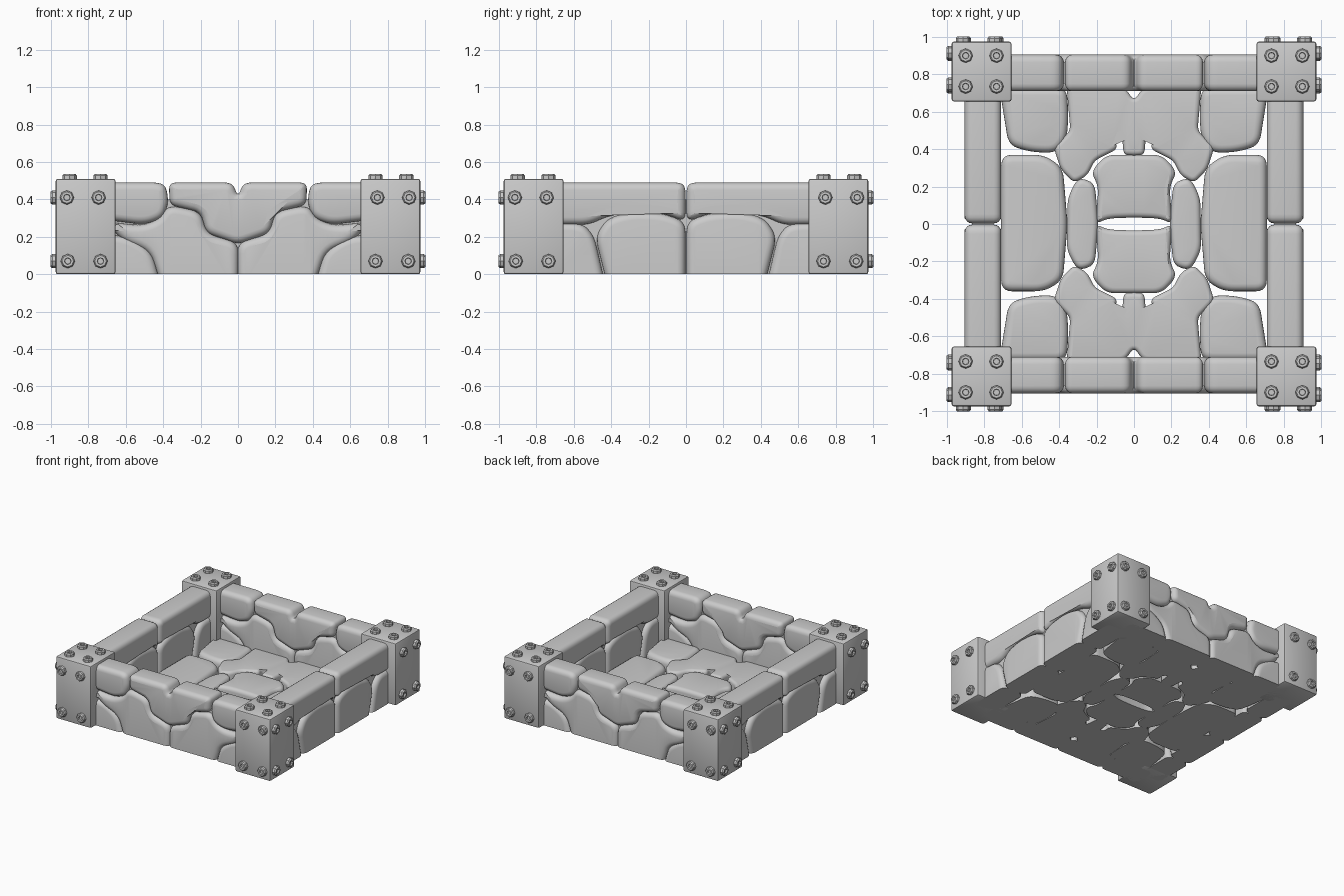
import bpy, bmesh, math
from mathutils import Vector, Matrix

if "Cube" in bpy.data.objects:
    bpy.data.objects.remove(bpy.data.objects["Cube"])


def finish(bm, name, mirror):
    """Turn a bmesh into a smooth shaded object, mirrored on the given axes."""
    bmesh.ops.recalc_face_normals(bm, faces=bm.faces)
    me = bpy.data.meshes.new(name)
    bm.to_mesh(me)
    bm.free()
    ob = bpy.data.objects.new(name, me)
    bpy.context.collection.objects.link(ob)
    bpy.ops.object.select_all(action='DESELECT')
    ob.select_set(True)
    bpy.context.view_layer.objects.active = ob
    bpy.ops.object.shade_smooth_by_angle(angle=math.radians(35))
    if mirror:
        m = ob.modifiers.new("mirror", 'MIRROR')
        m.use_axis = ['X' in mirror, 'Y' in mirror, False]
        m.use_mirror_merge = False
    return ob


def rounded(pts, c):
    """Round every corner of a closed outline."""
    out, n = [], len(pts)
    P = [Vector(p) for p in pts]
    for i in range(n):
        a, b, d = P[i - 1], P[i], P[(i + 1) % n]
        s = b + (a - b).normalized() * min(c, 0.42 * (a - b).length)
        e = b + (d - b).normalized() * min(c, 0.42 * (d - b).length)
        for k in range(6):
            t = k / 5
            out.append(s * (1 - t) ** 2 + b * 2 * t * (1 - t) + e * t * t)
    return out


def symmetric(half):
    """Complete a left-half outline across u = 0."""
    return half + [(-u, v) for u, v in reversed(half) if abs(u) > 1e-6]


def stone(name, pts, plane, lo, hi, mirror, r=0.04, c=0.06):
    """Pillow-edged slab from an outline, cut flat at the ground."""
    area = sum(pts[i - 1][0] * pts[i][1] - pts[i][0] * pts[i - 1][1] for i in range(len(pts)))
    ring2d = rounded(pts if area > 0 else pts[::-1], c)
    n = len(ring2d)
    inward = []
    for i in range(n):
        t = (ring2d[(i + 1) % n] - ring2d[i - 1]).normalized()
        inward.append(Vector((-t.y, t.x)))
    q = [(r * (1 - math.sin(a)), r * (1 - math.cos(a))) for a in (math.pi / 8 * k for k in range(5))]
    prof = [(i, lo + d) for i, d in q] + [(i, hi - d) for i, d in reversed(q)]
    place = {'front': lambda u, v, d: (u, d, v),
             'side': lambda u, v, d: (d, u, v),
             'floor': lambda u, v, d: (u, v, d)}[plane]
    bm = bmesh.new()
    rings = []
    for ins, d in prof:
        rings.append([bm.verts.new(place(*(p + w * ins), d)) for p, w in zip(ring2d, inward)])
    for a, b in zip(rings, rings[1:]):
        for i in range(n):
            j = (i + 1) % n
            bm.faces.new((a[i], a[j], b[j], b[i]))
    bm.faces.new(rings[0])
    bm.faces.new(rings[-1])
    bmesh.ops.triangulate(bm, faces=[f for f in bm.faces if len(f.verts) > 4])
    bmesh.ops.bisect_plane(bm, geom=bm.verts[:] + bm.edges[:] + bm.faces[:], plane_co=(0, 0, 0),
                           plane_no=(0, 0, -1), clear_outer=True)
    bmesh.ops.holes_fill(bm, edges=[e for e in bm.edges if e.is_boundary], sides=0)
    return finish(bm, name, mirror)


def box(name, lo, hi, mirror, bevel=0.0):
    bm = bmesh.new()
    lo, hi = Vector(lo), Vector(hi)
    size = hi - lo
    bmesh.ops.create_cube(bm, size=1, matrix=Matrix.Translation((lo + hi) / 2)
                          @ Matrix.Diagonal((*size, 1)))
    if bevel:
        bmesh.ops.bevel(bm, geom=bm.edges[:], offset=bevel, segments=2, profile=0.5, affect='EDGES')
    return finish(bm, name, mirror)


def bolt(name, pos, axis):
    """Hexagonal bolt head with a round collar and a socket."""
    bm = bmesh.new()
    rot = Vector((0, 0, 1)).rotation_difference(Vector(axis)).to_matrix().to_4x4()
    prof = [(0.038, -0.01), (0.038, 0.018), (0.031, 0.027), (0.018, 0.027), (0.016, 0.012)]
    rings = []
    for r, z in prof:
        rings.append([bm.verts.new((r * math.cos(math.tau * k / 8), r * math.sin(math.tau * k / 8), z))
                      for k in range(8)])
    for a, b in zip(rings, rings[1:]):
        for i in range(8):
            j = (i + 1) % 8
            bm.faces.new((a[i], a[j], b[j], b[i]))
    bm.faces.new(rings[0])
    bm.faces.new(rings[-1])
    bm.transform(Matrix.Translation(pos) @ rot)
    return finish(bm, name, 'XY')


# front and back wall stones
F = ('front', -0.905, -0.71)
stone("wall_top_outer_stone", [(-.78, .49), (-.39, .49), (-.37, .39), (-.40, .30), (-.5, .265),
                               (-.78, .30)], *F, 'XY')
stone("wall_top_centre_stone", symmetric([(0, .415), (-.03, .49), (-.37, .49), (-.365, .37), (-.2, .33),
                                          (-.17, .22), (0, .16)]), *F, 'Y', c=0.04)
stone("wall_middle_stone", [(-.41, -.06), (.003, -.06), (.003, .17), (-.165, .215), (-.2, .335),
                            (-.37, .37), (-.43, .29), (-.52, .26), (-.7, .28), (-.62, .18),
                            (-.47, .12)], *F, 'XY')
stone("wall_bottom_outer_stone", [(-.78, -.06), (-.41, -.06), (-.46, .12), (-.58, .2), (-.78, .22)],
      *F, 'XY')

# left and right wall stones
S = ('side', 0.71, 0.905)
stone("side_top_stone", [(.003, .49), (.78, .49), (.78, .265), (.52, .265), (.42, .31), (.28, .335),
                         (.12, .325), (.003, .28)], *S, 'XY', c=0.05)
stone("side_dome_stone", [(.003, -.06), (.003, .28), (.12, .325), (.28, .335), (.42, .3), (.485, .2),
                          (.42, -.06)], *S, 'XY')
stone("side_bottom_outer_stone", [(.43, -.06), (.49, .2), (.55, .27), (.78, .28), (.78, -.06)], *S, 'XY')

# mortar cores behind the joints
box("wall_core", (-.75, -.865, 0), (.75, -.75, .4), 'Y')
box("side_core", (.75, -.75, 0), (.865, .75, .4), 'X')

# floor stones
G = ('floor', -0.05, 0.1)
stone("floor_corner_stone", [(-.72, .73), (-.36, .73), (-.35, .58), (-.36, .45), (-.42, .38),
                             (-.55, .385), (-.67, .42)], *G, 'XY')
stone("floor_side_stone", [(-.71, .37), (-.48, .37), (-.38, .3), (-.355, 0), (-.38, -.3), (-.48, -.36),
                           (-.71, -.36)], *G, 'X')
stone("floor_arm_stone", symmetric([(0, .66), (-.05, .73), (-.36, .73), (-.34, .5), (-.43, .41),
                                    (-.39, .29), (-.32, .22), (-.25, .26), (-.21, .34), (-.09, .40),
                                    (-.10, .45), (-.065, .48), (-.055, .37), (0, .365)]),
      *G, 'Y', r=0.025, c=0.03)
stone("floor_ring_stone", symmetric([(0, .37), (-.15, .37), (-.23, .28), (-.19, .2), (-.205, .0),
                                     (-.14, .03), (0, .035)]), *G, 'Y', r=0.03, c=0.05)
stone("floor_ring_side_stone", [(-.3, .25), (-.21, .22), (-.19, 0), (-.21, -.22), (-.3, -.25),
                                (-.36, -.14), (-.355, .14)], *G, 'X', r=0.03, c=0.05)

# corner posts with bolts on both outer faces and the top
box("corner_post", (.655, -.975, 0), (.975, -.655, .51), 'XY', bevel=0.012)
for a, z in ((.915, .41), (.745, .41), (.91, .07), (.735, .07)):
    bolt("front_bolt", (a, -.975, z), (0, -1, 0))
    bolt("side_bolt", (.975, -a, z), (1, 0, 0))
for x in (.9, .735):
    for y in (.9, .735):
        bolt("top_bolt", (x, -y, .51), (0, 0, 1))
